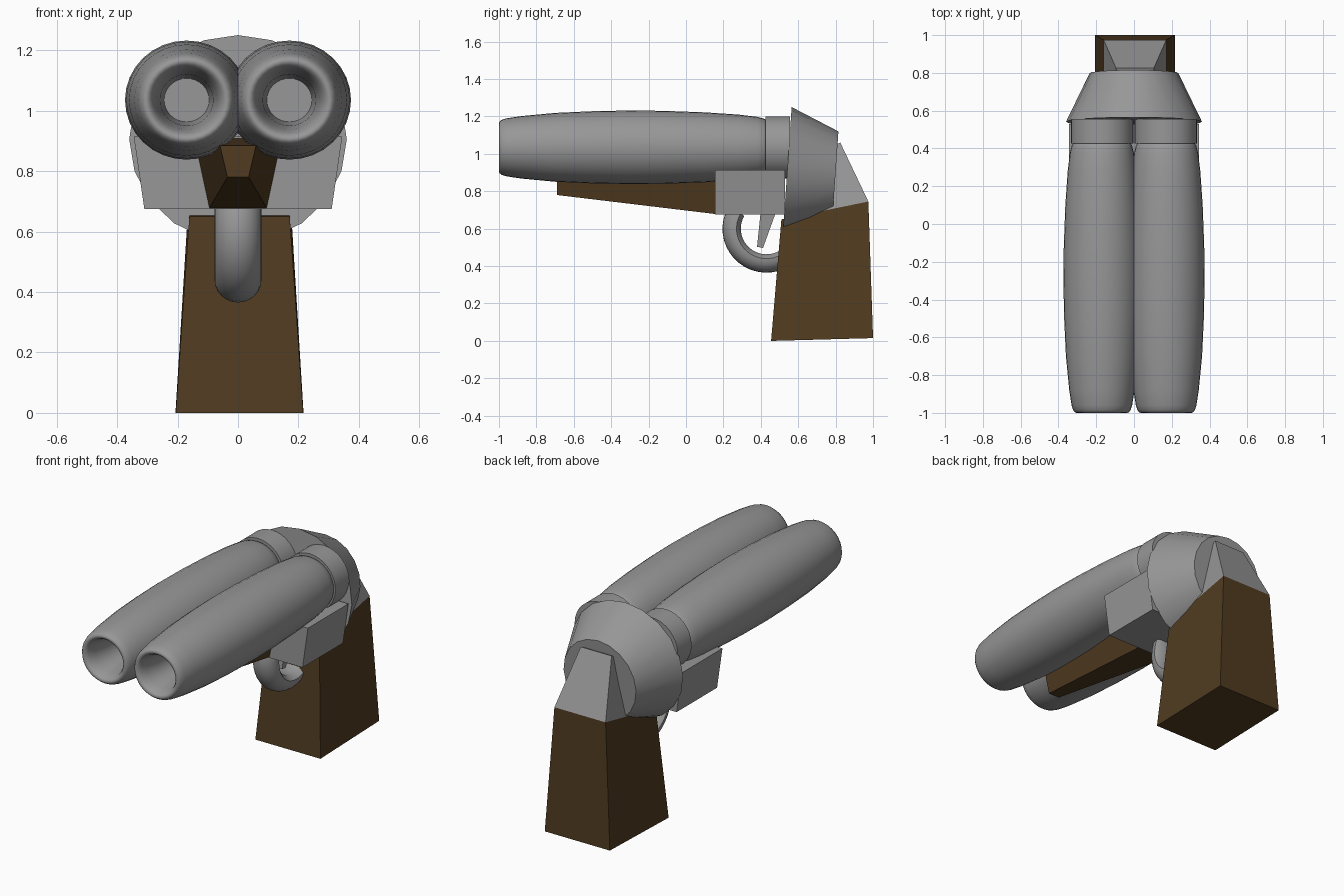
import bpy, bmesh
from math import sin, cos, pi, radians

if "Cube" in bpy.data.objects:
    bpy.data.objects.remove(bpy.data.objects["Cube"])


def colour(name, rgb):
    m = bpy.data.materials.new(name)
    m.diffuse_color = (*rgb, 1)
    m.use_nodes = True
    m.node_tree.nodes["Principled BSDF"].inputs["Base Color"].default_value = m.diffuse_color
    return m


wood = colour("wood", (0.082, 0.044, 0.0148))
steel = colour("steel", (0.31, 0.31, 0.31))


def make(name, verts, faces, mat, smooth=None):
    me = bpy.data.meshes.new(name)
    me.from_pydata(verts, [], faces)
    bm = bmesh.new()
    bm.from_mesh(me)
    bmesh.ops.recalc_face_normals(bm, faces=bm.faces)
    bm.to_mesh(me)
    bm.free()
    me.materials.append(mat)
    ob = bpy.data.objects.new(name, me)
    bpy.context.collection.objects.link(ob)
    if smooth:
        bpy.ops.object.select_all(action='DESELECT')
        ob.select_set(True)
        bpy.context.view_layer.objects.active = ob
        bpy.ops.object.shade_smooth_by_angle(angle=radians(smooth))
    return ob


def loft(name, rings, mat=steel, smooth=None):
    """Bridge equal rings of points and cap both ends."""
    n = len(rings[0])
    verts = [p for r in rings for p in r]
    faces = [(k*n + i, k*n + (i+1) % n, (k+1)*n + (i+1) % n, (k+1)*n + i)
             for k in range(len(rings)-1) for i in range(n)]
    faces += [tuple(range(n)), tuple(range(len(verts)-n, len(verts)))]
    return make(name, verts, faces, mat, smooth)


def lathe(name, x, z, profile, n=32, widen=1.0):
    """Surface of revolution along y; profile is (y, radius)."""
    return loft(name, [[(x + widen*r*cos(2*pi*i/n), y, z + r*sin(2*pi*i/n))
                        for i in range(n)] for y, r in profile], steel, 60)


def taper(name, a, b, mat=steel):
    """Four-sided block between two ends, each two (half width, y, z) edges."""
    rings = [[(-e[0][0], *e[0][1:]), (e[0][0], *e[0][1:]),
              (e[1][0], *e[1][1:]), (-e[1][0], *e[1][1:])] for e in (a, b)]
    return loft(name, rings, mat)


# Bulged barrels with rounded muzzles and tapered bores, plus breech collars
barrel = [(0.435, 0.13), (0.43, 0.145), (0.415, 0.154), (0.38, 0.163),
          (0.28, 0.175), (0.10, 0.187), (-0.12, 0.195), (-0.30, 0.197),
          (-0.50, 0.193), (-0.70, 0.184), (-0.88, 0.167), (-0.96, 0.155),
          (-0.985, 0.147), (-0.997, 0.138), (-1.0, 0.129), (-0.995, 0.119),
          (-0.98, 0.109), (-0.94, 0.098), (-0.85, 0.085), (-0.65, 0.072)]
for side, s in (("left", -1), ("right", 1)):
    lathe(side + "_barrel", s*0.17, 1.035, barrel, widen=1.035)
    lathe(side + "_breech_collar", s*0.168, 1.035, [(0.425, 0.166), (0.555, 0.166)])

# Conical receiver, leaning slightly
N = 20
def disc(rx, top, bottom):
    out = []
    for i in range(N):
        a = 2*pi*i/N
        t = (1 + sin(a)) / 2
        out.append((rx*cos(a), bottom[0] + (top[0]-bottom[0])*t,
                    bottom[1] + (top[1]-bottom[1])*t))
    return out
loft("receiver", [disc(0.36, (0.565, 1.25), (0.517, 0.562)),
                  disc(0.235, (0.815, 1.12), (0.782, 0.645))], steel, 30)

# Hinge block under the breech
taper("hinge_block", [(0.31, 0.155, 0.675), (0.345, 0.155, 0.915)],
      [(0.31, 0.53, 0.675), (0.345, 0.53, 0.915)])

# Wooden fore-end and grip
taper("fore_end", [(0.035, -0.69, 0.78), (0.06, -0.69, 0.885)],
      [(0.095, 0.16, 0.678), (0.145, 0.16, 0.91)], wood)
grip = taper("grip", [(0.211, 0.455, 0.0), (0.211, 1.0, 0.015)],
             [(0.166, 0.51, 0.65), (0.166, 0.975, 0.745)], wood)

# Grey tang rising from the grip into the receiver
tang = taper("grip_tang", [(0.166, 0.55, 0.658), (0.166, 0.975, 0.745)],
             [(0.10, 0.68, 1.0), (0.10, 0.825, 1.06)])
grip.location.x = tang.location.x = 0.005

# Trigger guard: D-shaped section, round outside, swept round an arc
section = [(0.078*sin(b), 0.16 + 0.075*cos(b))
           for b in (radians(-90 + 15*i) for i in range(13))]
section += [(0.05, 0.137), (-0.05, 0.137)]
arc = [radians(150 + 180*k/20) for k in range(21)]
loft("trigger_guard", [[(x, 0.43 + r*cos(a), 0.60 + r*sin(a)) for x, r in section]
                       for a in arc], steel, 40)

# Trigger
taper("trigger", [(0.035, 0.40, 0.70), (0.035, 0.485, 0.70)],
      [(0.02, 0.38, 0.503), (0.02, 0.412, 0.497)])
